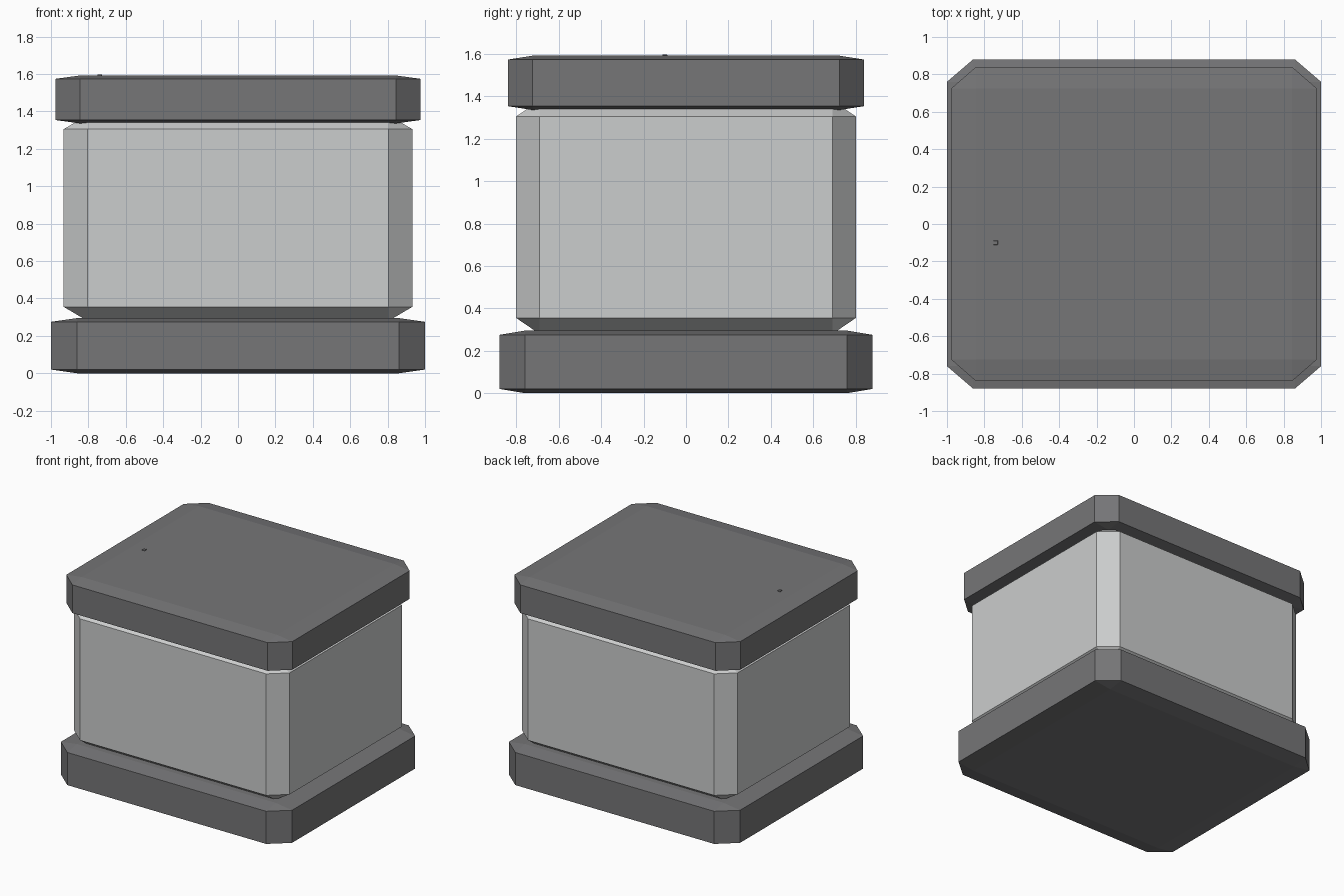
import bpy
import bmesh

cube = bpy.data.objects.get("Cube")
if cube:
    bpy.data.objects.remove(cube, do_unlink=True)


def make_material(name, color):
    mat = bpy.data.materials.new(name)
    mat.use_nodes = True
    mat.diffuse_color = color
    mat.node_tree.nodes["Principled BSDF"].inputs["Base Color"].default_value = color
    return mat


dark_gray = make_material("dark gray", (0.18, 0.18, 0.185, 1))
light_gray = make_material("light gray", (0.60, 0.61, 0.61, 1))


def chamfered_block(name, half_x, half_y, bottom, top, bevel, mat, x=0, y=0):
    """Box with single-cut edges; bevel is its depth along x, y and z."""
    half = (half_x, half_y, (top - bottom) / 2)
    bm = bmesh.new()
    # One vertex per corner and axis, pushed out fully along that axis only
    for sx in (-1, 1):
        for sy in (-1, 1):
            for sz in (-1, 1):
                for axis in range(3):
                    bm.verts.new([s * (half[i] - (0 if i == axis else bevel[i]))
                                  for i, s in enumerate((sx, sy, sz))])
    bmesh.ops.convex_hull(bm, input=bm.verts)
    bmesh.ops.dissolve_limit(bm, angle_limit=0.002, verts=bm.verts, edges=bm.edges)
    bmesh.ops.recalc_face_normals(bm, faces=bm.faces)
    mesh = bpy.data.meshes.new(name)
    bm.to_mesh(mesh)
    bm.free()
    mesh.materials.append(mat)
    obj = bpy.data.objects.new(name, mesh)
    obj.location = (x, y, (bottom + top) / 2)
    bpy.context.collection.objects.link(obj)
    return obj


# Wide plinth, pale body and overhanging lid
chamfered_block("base", 1.0, 0.88, 0, 0.295, (0.14, 0.12, 0.02), dark_gray)
chamfered_block("body", 0.932, 0.802, 0.28, 1.38, (0.127, 0.11, 0.075), light_gray)
chamfered_block("lid", 0.977, 0.84, 1.336, 1.592, (0.132, 0.115, 0.018), dark_gray)

# Tiny stud on the lid
chamfered_block("lid_stud", 0.012, 0.012, 1.585, 1.598, (0.002, 0.002, 0.002),
                dark_gray, x=-0.74, y=-0.1)
